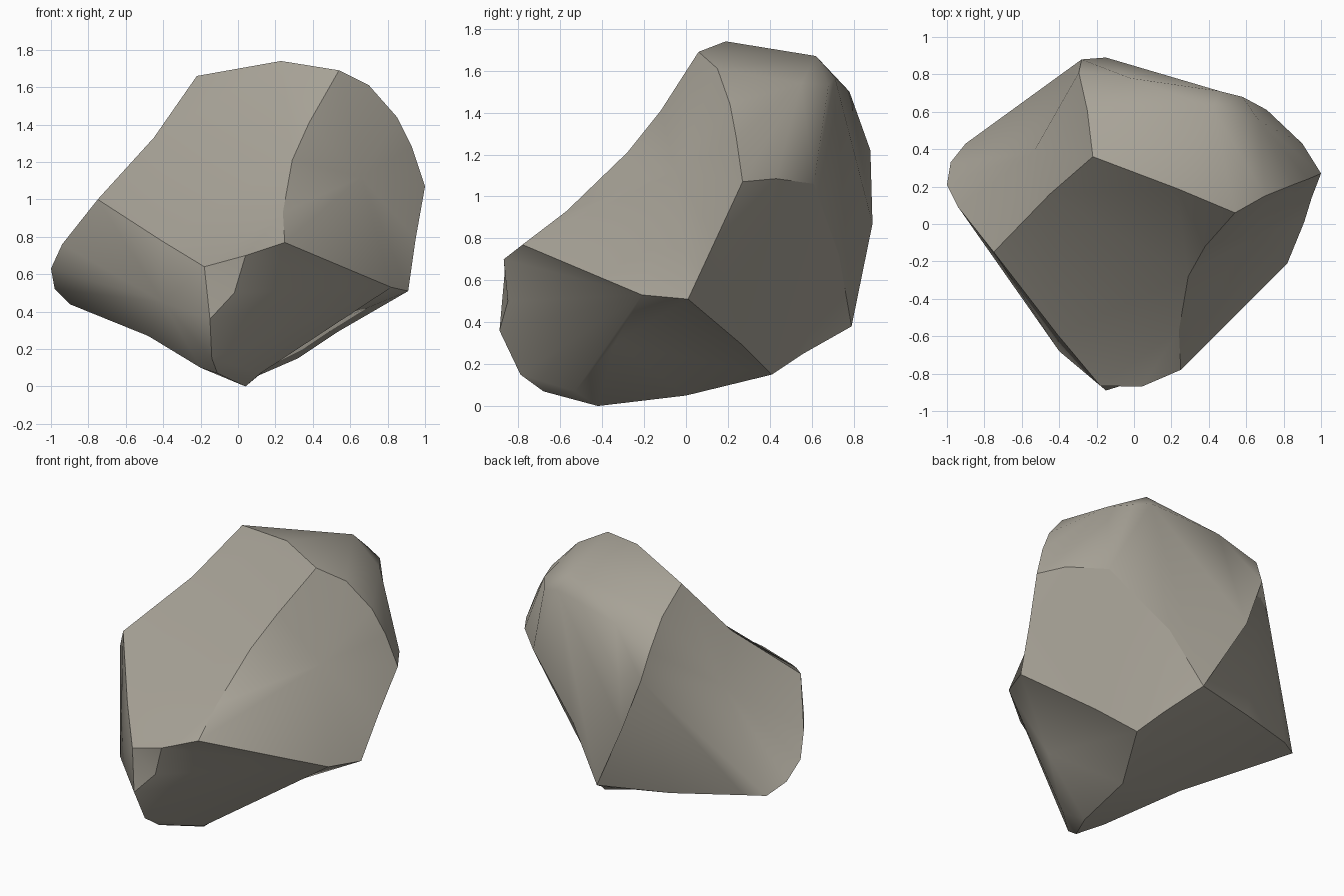
import bpy
import bmesh

if "Cube" in bpy.data.objects:
    bpy.data.objects.remove(bpy.data.objects["Cube"])

# Corner points where chipped facets meet
C = {
    "Q": (-.22, .36, 1.66), "K": (.54, .06, 1.69), "R": (1, .27, 1.07),
    "S": (.91, .01, .51), "P": (.11, .79, .38), "N": (.32, .41, .15),
    "T": (.25, -.78, .77), "L": (-.75, -.15, 1.0), "M": (-.18, -.865, .64),
    "W": (-.9, .43, .44), "U": (-.15, -.89, .36), "V": (.04, -.42, 0),
    "X": (-.11, -.68, .07), "Y": (.04, -.87, .70), "Z": (.82, -.21, .53),
    "J": (.70, .15, 1.61), "F": (.71, .61, 1.06), "A": (.58, .68, 1.53),
    "O": (.67, .55, 1.54), "G": (-.25, .61, 1.54), "H": (-.28, .88, 1.22),
    "E": (-.15, .89, .87), "B": (-.14, -.79, .15), "D": (.12, -.53, .07),
    "I": (.40, -.34, .30), "a": (.46, .71, 1.57), "b": (-.02, .78, 1.50),
}

# Bends along the ridges between corners
RIDGES = {
    "QK": [(.23, .19, 1.74)],
    "KT": [(.38, -.12, 1.41), (.29, -.28, 1.21), (.24, -.57, .93)],
    "ML": [(-.41, -.59, .78)],
    "LQ": [(-.45, .16, 1.33)],
    "JR": [(.85, .21, 1.44), (.93, .24, 1.28)],
    "RS": [(.95, .14, .79)],
    "RF": [(.90, .43, 1.085)],
    "FP": [(.33, .73, .72)],
    "PN": [(.235, .56, .25)],
    "NS": [(.53, .27, .29)],
    "GH": [(-.295, .81, 1.39)],
    "PW": [(-.35, .66, .40), (-.78, .50, .44)],
    "WL": [(-.98, .33, .52), (-1, .21, .63), (-.94, .09, .76)],
    "NV": [(.09, 0, .05)],
    "UY": [(-.02, -.85, .50)],
    "WX": [(-.48, -.14, .27), (-.20, -.52, .10)],
}

# Facets: corner loop, hub the triangles fan from (optional), smooth group
FACETS = [
    ("QLMYTK", None, 0),                   # big sloping front face
    ("KTZSRJ", (.66, -.05, 1.12), 1),      # right face
    ("RSNPF", None, 2),                    # back right face
    ("QGHWL", (-.54, .38, 1.07), 3),       # back left face, upper
    ("HEPW", C["H"], 3),                   # back left face, lower
    ("MLWXBU", (-.40, -.68, .45), 4),      # front left face
    ("ZTYUBD", C["Z"], 5),                 # front of the hollow
    ("BXVD", C["D"], 5),                   # lip at the toe
    ("ZDVNS", C["I"], 5),                  # hollow under the right side
    ("MUY", None, 6),                      # small chip at the nose
    ("PNVXW", None, 7),                    # underside
    ("QKJOAabG", (.42, .62, 1.67), 8),     # crown
    ("OJRFA", C["O"], 8),                  # right shoulder
    ("aAFPEb", C["a"], 8),                 # back
    ("bEHG", C["b"], 8),                   # back, left part
]


def outline(corners):
    """Walk a corner loop, adding the bends of each shared ridge."""
    pts = []
    for a, b in zip(corners, corners[1:] + corners[:1]):
        pts.append(C[a])
        pts += RIDGES.get(a + b, RIDGES.get(b + a, [])[::-1])
    return pts


bm = bmesh.new()
group = bm.faces.layers.int.new("facet")
verts = {}


def vert(p):
    if p not in verts:
        verts[p] = bm.verts.new(p)
    return verts[p]


# Rock skin
for corners, hub, gid in FACETS:
    loop = [vert(p) for p in outline(corners)]
    polys = [loop]
    if hub:
        h = vert(hub)
        polys = [(h, p, q) for p, q in zip(loop, loop[1:] + loop[:1])
                 if h not in (p, q)]
    for poly in polys:
        bm.faces.new(poly)[group] = gid

bmesh.ops.triangulate(bm, faces=bm.faces[:], ngon_method='BEAUTY')
bmesh.ops.recalc_face_normals(bm, faces=bm.faces[:])

# Smooth inside each facet, crisp ridges between facets
for f in bm.faces:
    f.smooth = True
for e in bm.edges:
    e.smooth = len({f[group] for f in e.link_faces}) == 1

mesh = bpy.data.meshes.new("rock")
bm.to_mesh(mesh)
bm.free()
rock = bpy.data.objects.new("rock", mesh)
bpy.context.collection.objects.link(rock)

stone = bpy.data.materials.new("warm grey stone")
stone.diffuse_color = (0.39, 0.365, 0.31, 1)
stone.use_nodes = True
stone.node_tree.nodes["Principled BSDF"].inputs["Base Color"].default_value = stone.diffuse_color
mesh.materials.append(stone)
